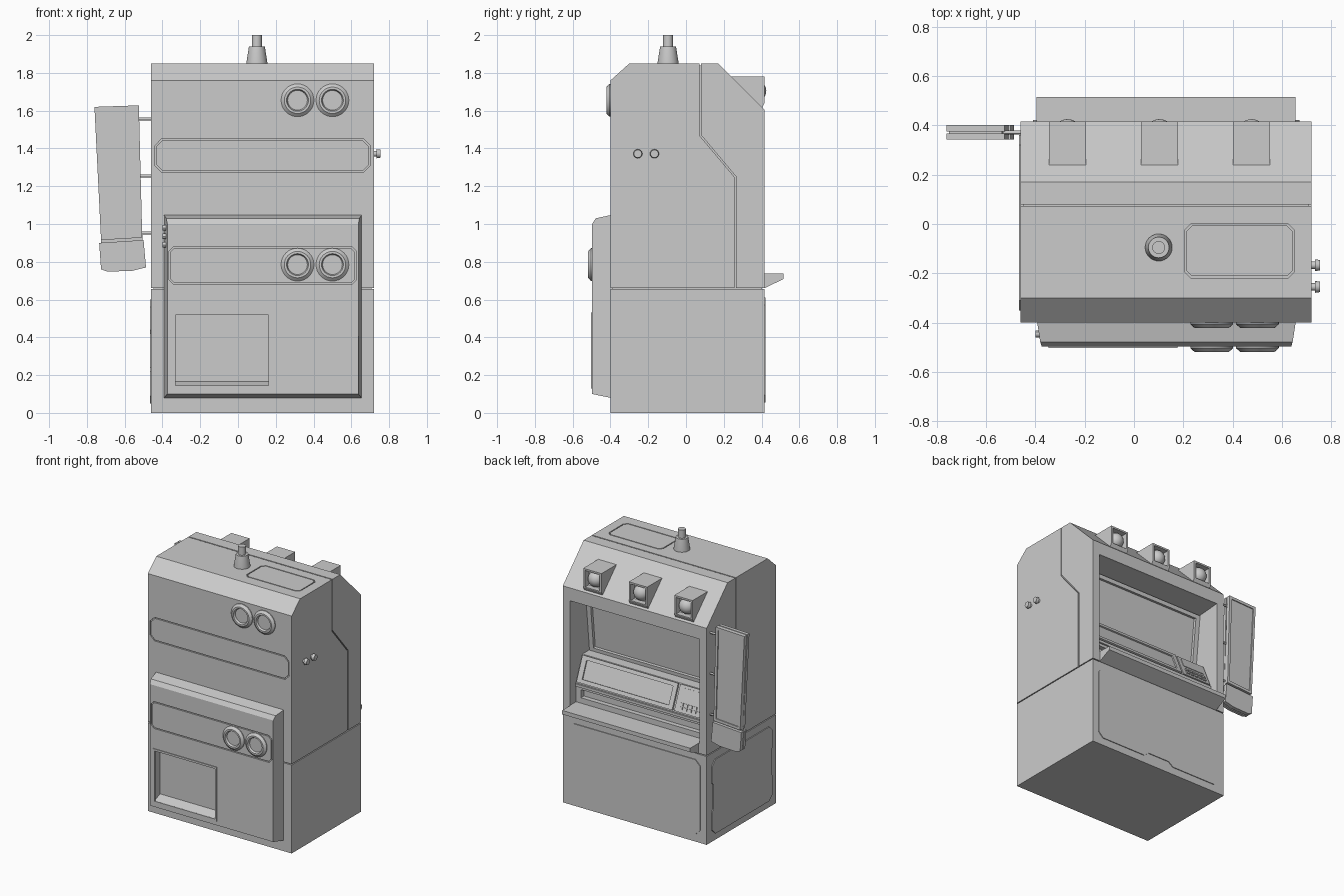
import bpy, bmesh, math
from mathutils import Vector

if "Cube" in bpy.data.objects:
    bpy.data.objects.remove(bpy.data.objects["Cube"])

XC = 0.13  # middle of the cabinet in x


def finish(name, bm):
    bmesh.ops.recalc_face_normals(bm, faces=bm.faces)
    me = bpy.data.meshes.new(name)
    bm.to_mesh(me)
    bm.free()
    ob = bpy.data.objects.new(name, me)
    bpy.context.collection.objects.link(ob)
    return ob


def prism(name, pts, axis, a, b):
    """Extrude a 2D outline along an axis from a to b."""
    put = {'X': lambda u, v, w: (w, u, v), 'Y': lambda u, v, w: (u, w, v),
           'Z': lambda u, v, w: (u, v, w)}[axis]
    bm = bmesh.new()
    face = bm.faces.new([bm.verts.new(put(u, v, a)) for u, v in pts])
    ext = bmesh.ops.extrude_face_region(bm, geom=[face])
    step = Vector(put(0, 0, b - a))
    bmesh.ops.translate(bm, vec=step, verts=[g for g in ext['geom'] if isinstance(g, bmesh.types.BMVert)])
    # extruding may drop the start cap
    bmesh.ops.holes_fill(bm, edges=bm.edges, sides=0)
    return finish(name, bm)


def lathe(name, prof, loc, direction, seg=32):
    """Turn an (r, h) profile around a direction."""
    bm = bmesh.new()
    vs = [bm.verts.new((r, 0, h)) for r, h in prof]
    es = [bm.edges.new(p) for p in zip(vs, vs[1:])]
    bmesh.ops.spin(bm, geom=vs + es, cent=(0, 0, 0), axis=(0, 0, 1), angle=math.tau, steps=seg)
    bmesh.ops.remove_doubles(bm, verts=bm.verts, dist=1e-5)
    ob = finish(name, bm)
    ob.location = loc
    ob.rotation_euler = Vector(direction).to_track_quat('Z', 'Y').to_euler()
    bpy.ops.object.select_all(action='DESELECT')
    bpy.context.view_layer.objects.active = ob
    ob.select_set(True)
    bpy.ops.object.shade_smooth_by_angle(angle=math.radians(30))
    return ob


def rect(u0, u1, v0, v1, c=0.0):
    if not c:
        return [(u0, v0), (u1, v0), (u1, v1), (u0, v1)]
    return [(u0 + c, v0), (u1 - c, v0), (u1, v0 + c), (u1, v1 - c),
            (u1 - c, v1), (u0 + c, v1), (u0, v1 - c), (u0, v0 + c)]


def cut(targets, cutter):
    cutter.hide_render = True
    for t in targets:
        m = t.modifiers.new('cut', 'BOOLEAN')
        m.operation, m.solver, m.object = 'DIFFERENCE', 'EXACT', cutter
        bpy.context.view_layer.objects.active = t
        bpy.ops.object.modifier_apply(modifier=m.name)
    bpy.data.objects.remove(cutter)


def grooved_panel(name, targets, axis, surf, sign, box, c, g=0.007):
    """Pocket plus a slightly smaller flush plate, leaving a groove."""
    u0, u1, v0, v1 = box
    d = 0.012
    cut(targets, prism('cutter', rect(u0, u1, v0, v1, c), axis, surf - sign * d, surf + sign * 0.05))
    prism(name, rect(u0 + g, u1 - g, v0 + g, v1 - g, c - g * 0.4), axis, surf - sign * (d + 0.005), surf)


# Cabinet: base, two shell halves with a seam, and a core behind the seams
X0, X1, YF, YB, ZT = -0.46, 0.72, -0.40, 0.415, 1.85
base = prism('base', rect(YF, YB, 0, 0.655), 'X', X0, X1)
front_shell = prism('front_shell', [(YF, 0.662), (0.257, 0.662), (0.257, 1.248), (0.072, 1.468),
                    (0.072, ZT), (-0.30, ZT), (YF, 1.76)], 'X', X0, X1)
back_shell = prism('back_shell', [(0.265, 0.662), (YB, 0.662), (YB, 1.605), (0.17, ZT),
                   (0.08, ZT), (0.08, 1.471), (0.265, 1.251)], 'X', X0, X1)
core = prism('core', [(YF + .012, .3), (YB - .012, .3), (YB - .012, 1.60), (0.165, ZT - .012),
             (-0.295, ZT - .012), (YF + .012, 1.75)], 'X', X0 + .012, X1 - .012)

# Open booth at the back with sloped screen and console
cavity = prism('cutter', [(0.6, 1.51), (0.40, 1.51), (0.215, 1.495), (0.17, 1.06), (0.27, 1.06),
               (0.345, 0.88), (0.345, 0.735), (0.6, 0.735)], 'X', -0.40, 0.66)
cut([front_shell, back_shell, core], cavity)
prism('shelf', [(0.38, 0.737), (0.515, 0.737), (0.515, 0.708), (0.415, 0.66), (0.38, 0.66)],
      'X', -0.395, 0.655)


def tilt(name, p, q, x0, x1, t0, t1, h0, h1):
    """Box lying on the sloped line p-q of the (y, z) section."""
    p, q = Vector(p), Vector(q)
    d = (q - p).normalized()
    n = Vector((-d.y, d.x))
    s = [p + (q - p) * t + n * h for t, h in ((t0, h0), (t1, h0), (t1, h1), (t0, h1))]
    return prism(name, [tuple(v) for v in s], 'X', x0, x1)


SCR = ((0.215, 1.495), (0.17, 1.06))
CON = ((0.27, 1.06), (0.345, 0.88))
bezel = tilt('screen_bezel', *SCR, -0.395, 0.655, 0.01, 0.99, -0.01, 0.025)
cut([bezel], tilt('cutter', *SCR, -0.36, 0.62, 0.08, 0.93, 0.004, 0.1))
display = tilt('console_display', *CON, -0.135, 0.65, 0.02, 0.98, -0.01, 0.014)
cut([display], tilt('cutter', *CON, -0.10, 0.61, 0.16, 0.84, 0.004, 0.1))
keypad = tilt('keypad_panel', *CON, -0.39, -0.15, 0.02, 0.98, -0.01, 0.010)
tilt('keypad_readout', *CON, -0.36, -0.18, 0.12, 0.5, 0.0, 0.014)
for i in range(5):
    for j in range(2):
        x, t = -0.36 + i * 0.037, 0.64 + j * 0.14
        tilt('key', *CON, x, x + 0.028, t, t + 0.1, 0.0, 0.018)
cut([back_shell, core], prism('cutter', rect(-0.36, 0.62, 0.775, 0.835), 'Y', 0.31, 0.36))
prism('console_lip', rect(0.30, 0.358, 0.855, 0.875), 'X', -0.395, 0.655)

# Raised service plates on the base, back plate notched at its lower edge
prism('back_plate', [(-0.37, 0.055), (0.0, 0.055), (0.04, 0.085), (0.22, 0.085), (0.26, 0.055),
      (0.63, 0.055), (0.67, 0.095), (0.67, 0.57), (0.63, 0.61), (-0.37, 0.61), (-0.41, 0.57),
      (-0.41, 0.095)], 'Y', 0.40, 0.421)
prism('side_plate', [(-0.31, 0.05), (0.32, 0.05), (0.36, 0.09), (0.36, 0.22), (0.345, 0.24),
      (0.345, 0.42), (0.36, 0.44), (0.36, 0.56), (0.32, 0.60), (-0.31, 0.60), (-0.35, 0.56),
      (-0.35, 0.44), (-0.335, 0.42), (-0.335, 0.24), (-0.35, 0.22), (-0.35, 0.09)],
      'X', X0 + 0.01, X0 - 0.007)

# Front door with tapered edges and a recessed window
door = prism('front_door', [(-0.39, 0.08), (YF, 0.08), (-0.497, 0.10), (-0.497, 1.0),
             (-0.478, 1.03), (YF, 1.047), (-0.39, 1.047)], 'X', -0.392, 0.655)
for v in door.data.vertices:
    if v.co.y < -0.45:
        k = 0.018 if v.co.y < -0.49 else 0.012
        v.co.x += k if v.co.x < XC else -k
cut([door, base, core], prism('cutter', [(-0.6, 0.135), (-0.497, 0.135), (-0.42, 0.165), (-0.42, 0.53),
                        (-0.6, 0.53)], 'X', -0.345, 0.175))
frame = prism('window_frame', rect(-0.347, 0.177, 0.13, 0.532), 'Y', -0.49, -0.502)
cut([frame], prism('cutter', rect(-0.332, 0.162, 0.145, 0.517), 'Y', -0.6, -0.4))

# Grooved flush panels
grooved_panel('door_panel', [door], 'Y', -0.497, -1, (-0.366, 0.627, 0.68, 0.88), 0.025)
grooved_panel('front_panel', [front_shell, core], 'Y', YF, -1, (-0.44, 0.70, 1.275, 1.45), 0.035)
grooved_panel('roof_panel', [front_shell, core], 'Z', ZT, 1, (0.205, 0.65, -0.218, 0.0), 0.025)

# Round vents, in pairs on door and upper front
ring = [(0.087, -0.01), (0.087, 0.006), (0.07, 0.021), (0.058, 0.021), (0.052, 0.006), (0, 0.006)]
for y, z in ((-0.497, 0.785), (YF, 1.655)):
    for x in (0.315, 0.50):
        lathe('round_vent', ring, (x, y, z), (0, -1, 0))

# Hinge pegs on the front door edge
for z in (0.89, 0.935, 0.98):
    lathe('door_peg', [(0, 0), (0.014, 0), (0.014, 0.02), (0, 0.02)], (-0.38, -0.445, z), (-1, 0, 0), 12)

# Three lamps on the rear slope
for x in (-0.27, 0.103, 0.477):
    lamp = prism('lamp_housing', [(0.23, 1.78), (0.415, 1.78), (0.415, 1.64), (0.40, 1.61),
                 (0.33, 1.67)], 'X', x - 0.075, x + 0.075)
    cut([lamp], prism('cutter', rect(x - 0.06, x + 0.06, 1.645, 1.767), 'Y', 0.37, 0.5))
    dome = [(0.058 * math.cos(a), 0.058 * math.sin(a)) for a in (i * math.pi / 16 for i in range(9))]
    dome[-1] = (0, 0.058)
    lathe('lamp_bulb', dome, (x, 0.367, 1.705), (0, 1, 0), 24)

# Roof aerial and side knobs
lathe('aerial', [(0.055, 0), (0.055, 0.008), (0.042, 0.09), (0.026, 0.09), (0.026, 0.15), (0, 0.15)],
      (0.10, -0.095, ZT), (0, 0, 1))
for y in (-0.255, -0.167):
    lathe('side_knob', [(0.015, -0.01), (0.015, 0.014), (0.024, 0.014), (0.021, 0.034), (0, 0.034)],
          (X1, y, 1.372), (1, 0, 0), 16)

# Swung-open hatch: two layered leaves, lower flap and three hinge rods
main = [(-0.76, 1.62), (-0.525, 1.628), (-0.507, 0.928), (-0.725, 0.915)]
flap = [(-0.735, 0.90), (-0.50, 0.915), (-0.487, 0.77), (-0.56, 0.752), (-0.69, 0.748), (-0.725, 0.76)]
for y0, y1 in ((0.343, 0.366), (0.374, 0.402)):
    leaf = prism('hatch_leaf', main, 'Y', y0, y1)
    prism('hatch_flap', flap, 'Y', y0, y1)
prism('hatch_core', [(-0.75, 1.61), (-0.535, 1.618), (-0.50, 0.775), (-0.72, 0.77)], 'Y', 0.36, 0.38)
cut([leaf], prism('cutter', [(-0.74, 1.60), (-0.545, 1.607), (-0.527, 0.948), (-0.707, 0.936)],
                  'Y', 0.395, 0.42))
for z, x in ((1.557, -0.53), (1.255, -0.52), (0.952, -0.512)):
    lathe('hinge_rod', [(0, 0), (0.008, 0), (0.008, 0.06 + (-0.51 - x)), (0, 0.06 + (-0.51 - x))],
          (x, 0.37, z), (1, 0, 0), 12)
